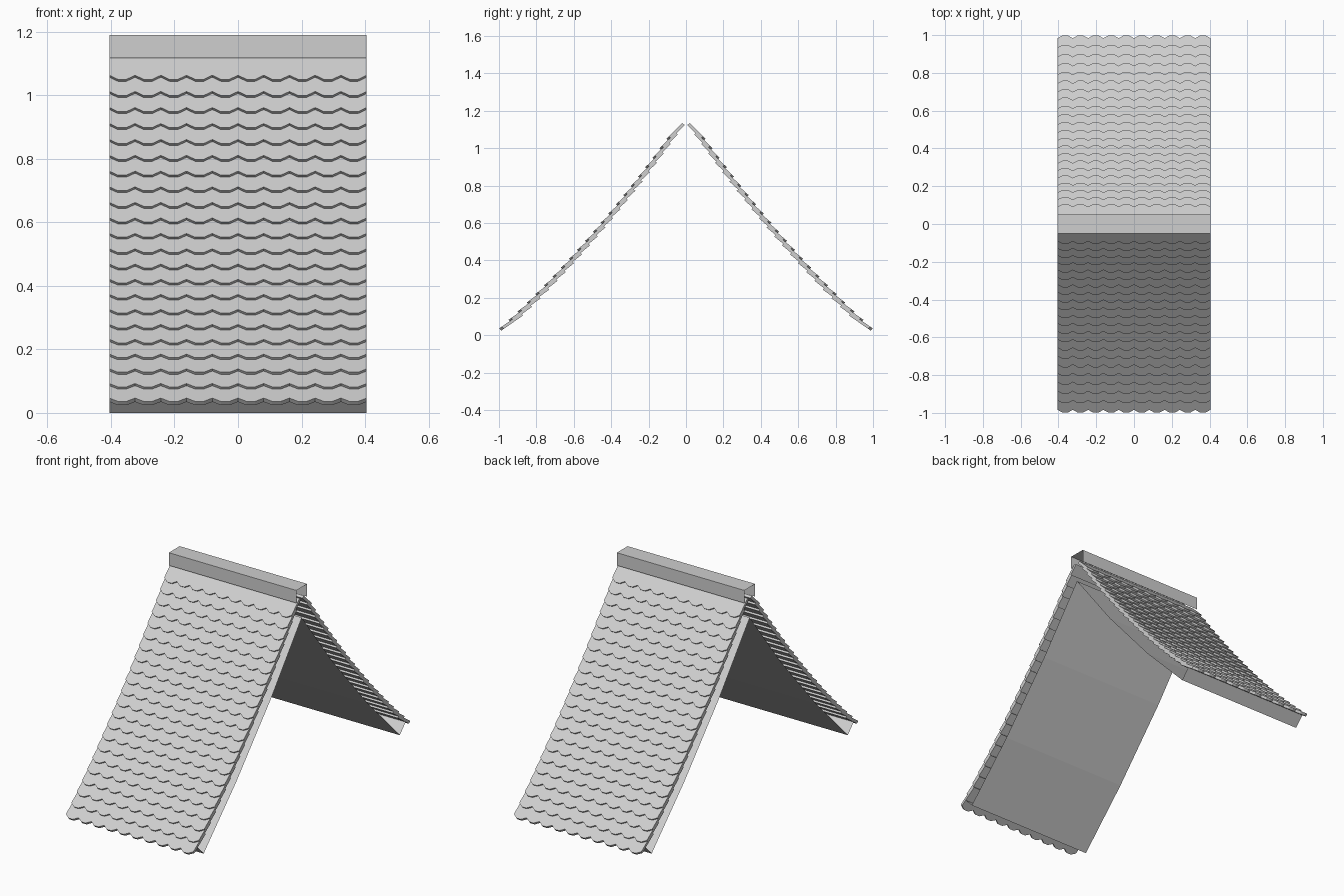
import bpy, bmesh, math
from mathutils import Vector

cube = bpy.data.objects.get("Cube")
if cube:
    bpy.data.objects.remove(cube, do_unlink=True)

HALF = 0.405          # half width of the roof
PITCH = 0.081         # width of one shingle
ROWS = 22
THICK = 0.016         # shingle thickness
TUCK = 0.02           # how far the upper end sits under the next courses

grey = bpy.data.materials.new("roof grey")
grey.use_nodes = True
colour = (0.62, 0.62, 0.62, 1)
grey.diffuse_color = colour
grey.node_tree.nodes["Principled BSDF"].inputs["Base Color"].default_value = colour


def finish(name, bm, mirror=False):
    mesh = bpy.data.meshes.new(name)
    bm.to_mesh(mesh)
    bm.free()
    mesh.materials.append(grey)
    ob = bpy.data.objects.new(name, mesh)
    bpy.context.collection.objects.link(ob)
    if mirror:
        mod = ob.modifiers.new("other slope", 'MIRROR')
        mod.use_axis = (False, True, False)
        mod.use_mirror_merge = False
    return ob


def sheet(name, profile, mirror=False):
    """Sweep an open (y, z) profile across the full width."""
    bm = bmesh.new()
    left = [bm.verts.new((-HALF, y, z)) for y, z in profile]
    right = [bm.verts.new((HALF, y, z)) for y, z in profile]
    for i in range(len(profile) - 1):
        bm.faces.new((left[i], right[i], right[i + 1], left[i + 1]))
    return finish(name, bm, mirror)


# Sagging roof curve: position and outward direction at a height
A, B, C = 1.196, 1.421, 0.26


def roof_point(z):
    y = (B - math.sqrt(B * B - 4 * C * (A - z))) / (2 * C)
    slope = B - 2 * C * y
    return Vector((0, -y, z)), Vector((0, -slope, 1)).normalized()


# Shingle courses with scalloped lower edges
bm = bmesh.new()
scallop = ((0, 1), (0.33, 0), (0.67, 0))
count = round(2 * HALF / PITCH)
for row in range(ROWS):
    z = 1.05 - 0.051 * row + 0.00013 * row * row
    low, n = roof_point(z)
    high, n2 = roof_point(min(z + 0.095, 1.148))
    high = high - n2 * TUCK
    up = (high - low).normalized()
    edge = [((i + u) * PITCH - HALF, v) for i in range(count) for u, v in scallop]
    edge.append((HALF, 1))
    grid = []
    for x, lift in edge:
        butt = low + up * (lift * 0.018)
        points = (butt, high, high - n2 * THICK, butt - n * THICK)
        grid.append([bm.verts.new(p + Vector((x, 0, 0))) for p in points])
    for a, b in zip(grid, grid[1:]):
        for k in range(4):
            m = (k + 1) % 4
            bm.faces.new((a[k], b[k], b[m], a[m]))
    bm.faces.new(grid[0])
    bm.faces.new(reversed(grid[-1]))
bmesh.ops.recalc_face_normals(bm, faces=bm.faces)
finish("shingle_courses", bm, True)

# Curved underside of each slope, and the eave board closing its lower end
sheet("underside", [(0, 1.015), (-0.277, 0.659), (-0.597, 0.296), (-0.89, 0)], True)
sheet("eave_board", [(-0.89, 0), (-0.945, 0.058)], True)

# Folded ridge cap, open at the ends
sheet("ridge_cap", [(-0.049, 1.117), (-0.049, 1.19), (0.049, 1.19), (0.049, 1.117)])
